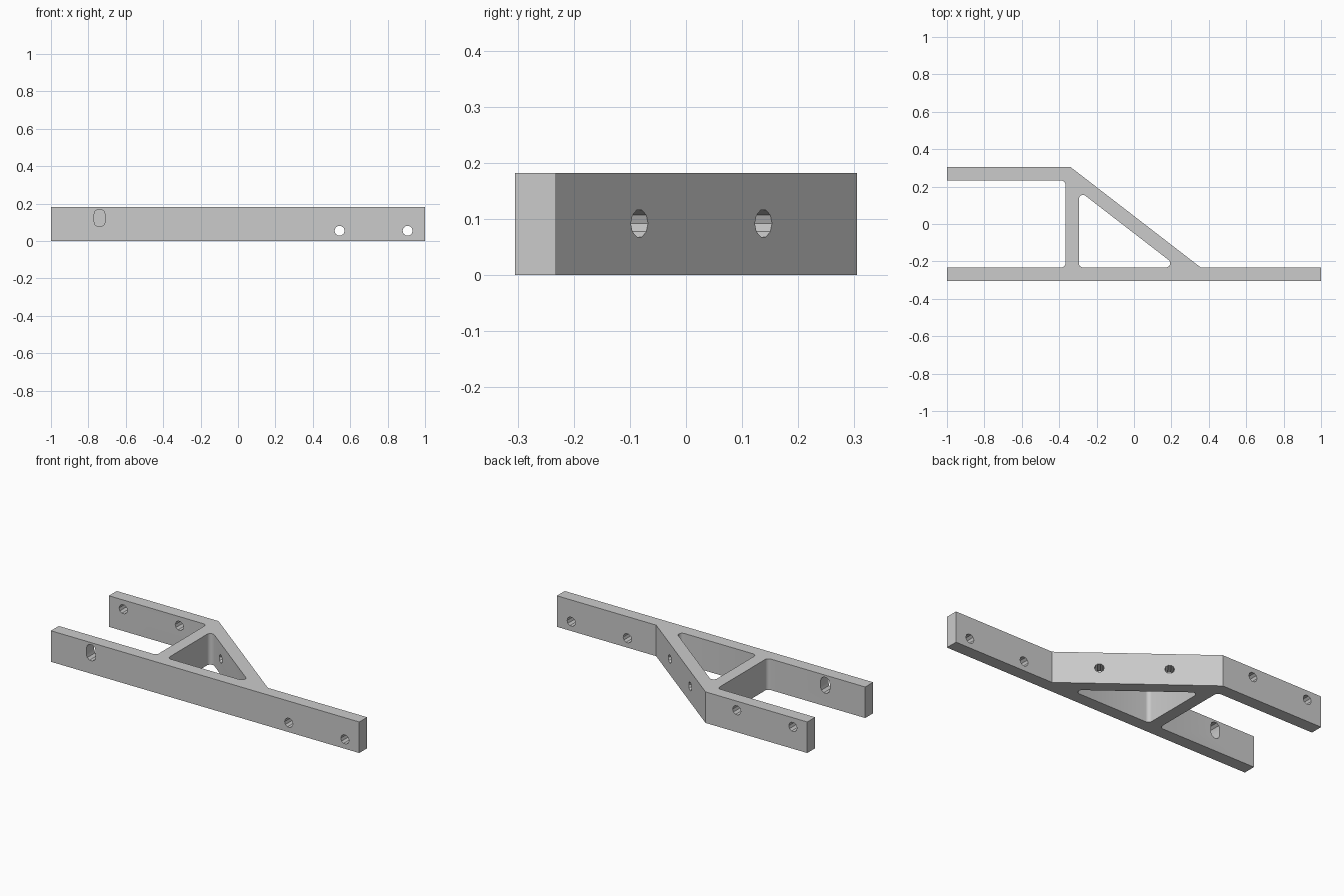
import bpy, bmesh, math
from mathutils import Vector, Matrix

cube = bpy.data.objects.get("Cube")
if cube:
    bpy.data.objects.remove(cube, do_unlink=True)

HEIGHT = 0.182
FRONT, BACK = -0.305, 0.305
WALL = 0.073
BAR_IN, ARM_IN = FRONT + WALL, BACK - WALL
WEB_L, WEB_R = -0.366, -0.295
BRACE_TOP = Vector((-0.34, BACK))
BRACE_END = Vector((0.356, BAR_IN))

grey = bpy.data.materials.new("light grey")
grey.diffuse_color = (0.6, 0.6, 0.6, 1)
grey.use_nodes = True
grey.node_tree.nodes["Principled BSDF"].inputs["Base Color"].default_value = (0.6, 0.6, 0.6, 1)


def outline(corners, steps=6):
    """Turn (x, y, radius) corners into points, rounding those with a radius."""
    pts = []
    for i, (x, y, r) in enumerate(corners):
        p = Vector((x, y))
        if r == 0:
            pts.append(p)
            continue
        a = (Vector(corners[i - 1][:2]) - p).normalized()
        b = (Vector(corners[(i + 1) % len(corners)][:2]) - p).normalized()
        half = a.angle(b) / 2
        centre = p + (a + b).normalized() * r / math.sin(half)
        start = p + a * r / math.tan(half) - centre
        end = p + b * r / math.tan(half) - centre
        turn = math.atan2(start.x * end.y - start.y * end.x, start.dot(end))
        for k in range(steps + 1):
            pts.append(centre + Matrix.Rotation(turn * k / steps, 2) @ start)
    return pts


def prism(name, pts, low, high, matrix=Matrix()):
    """Extrude a flat outline from low to high along its own z."""
    bm = bmesh.new()
    face = bm.faces.new([bm.verts.new((p[0], p[1], low)) for p in pts])
    new = bmesh.ops.extrude_face_region(bm, geom=[face])["geom"]
    bmesh.ops.translate(bm, vec=(0, 0, high - low),
                        verts=[g for g in new if isinstance(g, bmesh.types.BMVert)])
    bmesh.ops.recalc_face_normals(bm, faces=bm.faces)
    bm.transform(matrix)
    mesh = bpy.data.meshes.new(name)
    bm.to_mesh(mesh)
    bm.free()
    mesh.materials.append(grey)
    obj = bpy.data.objects.new(name, mesh)
    bpy.context.collection.objects.link(obj)
    return obj


# Bracket body: long front bar, cross web, short back arm and sloping brace
R = 0.022
bracket = prism("bracket", outline([
    (-1, FRONT, 0), (1, FRONT, 0), (1, BAR_IN, 0), (*BRACE_END, 0),
    (*BRACE_TOP, 0), (-1, BACK, 0), (-1, ARM_IN, 0),
    (WEB_L, ARM_IN, R), (WEB_L, BAR_IN, R), (-1, BAR_IN, 0)]), 0, HEIGHT)

# Triangular window behind the brace
along = (BRACE_END - BRACE_TOP).normalized()
normal = Vector((-along.y, along.x))
inner = normal.dot(BRACE_END) - WALL
cutters = [prism("window_cutter", outline([
    (WEB_R, BAR_IN, R),
    ((inner - normal.y * BAR_IN) / normal.x, BAR_IN, R),
    (WEB_R, (inner - normal.x * WEB_R) / normal.y, R)]), -0.1, HEIGHT + 0.1)]


def bore(name, centre, axis, radius, stretch=0):
    """Cutter for a round hole, or an upright slot when stretched."""
    z = Vector((axis[0], axis[1], 0)).normalized()
    up = Vector((0, 0, 1))
    matrix = Matrix((up.cross(z), up, z)).transposed().to_4x4()
    matrix.translation = centre
    pts = []
    if stretch:
        for k in range(12):
            a = math.pi * (k + (k > 5)) / 5 if k < 6 else math.pi * (k - 1) / 5
            pts.append((radius * math.cos(a),
                        radius * math.sin(a) + (stretch if k < 6 else -stretch)))
    else:
        for k in range(10):
            a = math.tau * k / 10
            pts.append((radius * math.cos(a), radius * math.sin(a)))
    cutters.append(prism(name, pts, -0.06, 0.06, matrix))


# Bolt holes in the bar and arm, slot in the bar, holes square to the brace
for x in (0.543, 0.907):
    bore("bar_hole_cutter", (x, FRONT + WALL / 2, 0.055), (0, 1), 0.027)
    bore("arm_hole_cutter", (-x, BACK - WALL / 2, 0.128), (0, 1), 0.027)
bore("slot_cutter", (-0.74, FRONT + WALL / 2, 0.123), (0, 1), 0.03, 0.018)
for y in (-0.083, 0.138):
    t = (y - BRACE_END.y) / along.y
    p = BRACE_END + along * t - normal * WALL / 2
    bore("brace_hole_cutter", (p.x, p.y, 0.092), normal, 0.025)

# Cut every opening, then discard the cutters
bpy.ops.object.select_all(action='DESELECT')
bpy.context.view_layer.objects.active = bracket
bracket.select_set(True)
for cutter in cutters:
    mod = bracket.modifiers.new("opening", 'BOOLEAN')
    mod.operation = 'DIFFERENCE'
    mod.solver = 'EXACT'
    mod.object = cutter
    bpy.ops.object.modifier_apply(modifier=mod.name)
    bpy.data.objects.remove(cutter, do_unlink=True)

bpy.ops.object.shade_smooth_by_angle(angle=math.radians(25))
